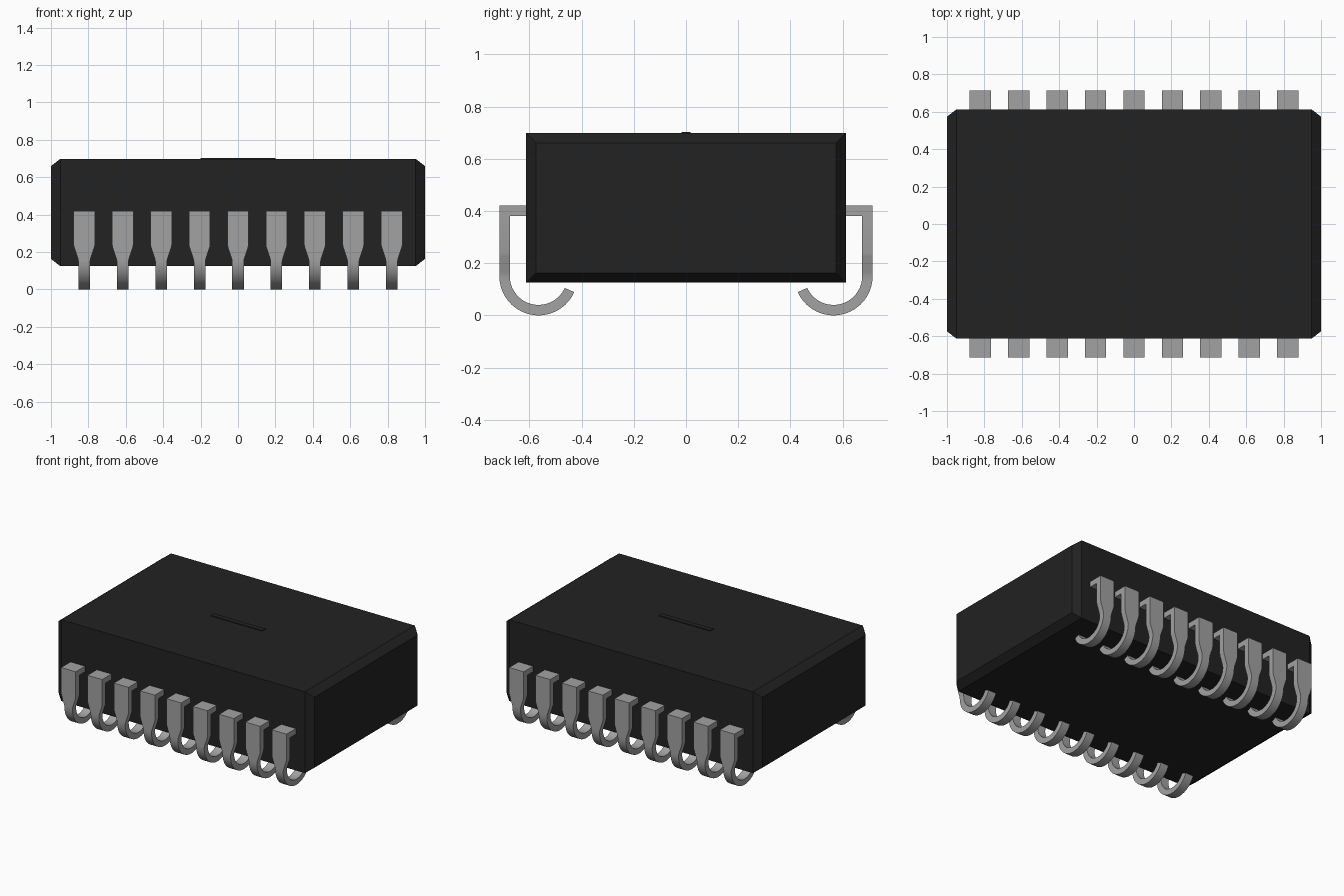
import bpy, bmesh, math

cube = bpy.data.objects.get("Cube")
if cube:
    bpy.data.objects.remove(cube, do_unlink=True)


def material(name, value):
    m = bpy.data.materials.new(name)
    m.use_nodes = True
    col = (value, value, value, 1)
    m.diffuse_color = col
    m.node_tree.nodes["Principled BSDF"].inputs["Base Color"].default_value = col
    return m


BLACK = material("black plastic", 0.016)
METAL = material("grey metal", 0.36)


def loft(name, rings, mat):
    """Skin a row of four-cornered sections and cap both ends."""
    bm = bmesh.new()
    loops = [[bm.verts.new(p) for p in ring] for ring in rings]
    for a, b in zip(loops, loops[1:]):
        for i in range(4):
            j = (i + 1) % 4
            bm.faces.new((a[i], a[j], b[j], b[i]))
    bm.faces.new(loops[0])
    bm.faces.new(loops[-1])
    bmesh.ops.recalc_face_normals(bm, faces=bm.faces)
    mesh = bpy.data.meshes.new(name)
    bm.to_mesh(mesh)
    bm.free()
    mesh.materials.append(mat)
    return mesh


def place(name, mesh, x=0, turn=0):
    ob = bpy.data.objects.new(name, mesh)
    bpy.context.collection.objects.link(ob)
    ob.location.x = x
    ob.rotation_euler.z = turn
    return ob


# Body: a block whose two ends step in with narrow chamfers
def body_section(x, inset):
    y, low, high = 0.612 - inset, 0.125 + inset, 0.698 - inset
    return [(x, -y, low), (x, y, low), (x, y, high), (x, -y, high)]


sections = [(-1, 0.038), (-0.95, 0), (0.95, 0), (1, 0.038)]
place("body", loft("body", [body_section(*s) for s in sections], BLACK))

# Thin blank marking strip on the top
strip = [[(x, -0.018, 0.69), (x, 0.018, 0.69), (x, 0.018, 0.703), (x, -0.018, 0.703)]
         for x in (-0.2, 0.2)]
place("marking_strip", loft("marking_strip", strip, BLACK))

# Lead: outer point, inner point and half width along the bent strip
WIDE, NARROW = 0.057, 0.031
OUT, INNER = 0.715, 0.675
path = [((0.58, 0.42), (0.58, 0.38), WIDE),
        ((OUT, 0.42), (INNER, 0.38), WIDE),
        ((OUT, 0.24), (INNER, 0.24), WIDE),
        ((OUT, 0.225), (INNER, 0.225), 0.054),
        ((OUT, 0.165), (INNER, 0.165), 0.034)]
CENTRE_Y, CENTRE_Z, STEPS = 0.565, 0.15, 20
for i in range(STEPS + 1):
    a = -math.radians(156) * i / STEPS
    outer, inner = [(CENTRE_Y + r * math.cos(a), CENTRE_Z + r * math.sin(a))
                    for r in (0.15, 0.11)]
    path.append((outer, inner, NARROW))

rings = [[(-w, -o[0], o[1]), (w, -o[0], o[1]), (w, -n[0], n[1]), (-w, -n[0], n[1])]
         for o, n, w in path]
lead = loft("lead", rings, METAL)

# Nine leads along the front and nine along the back
leads = []
for side, turn in (("front", 0), ("back", math.pi)):
    for i in range(9):
        leads.append(place(f"{side}_lead_{i + 1}", lead, (i - 4) * 0.2055, turn))

# Smooth the curl, keep the edges sharp
bpy.ops.object.select_all(action='DESELECT')
leads[0].select_set(True)
bpy.context.view_layer.objects.active = leads[0]
bpy.ops.object.shade_smooth_by_angle(angle=math.radians(25))
